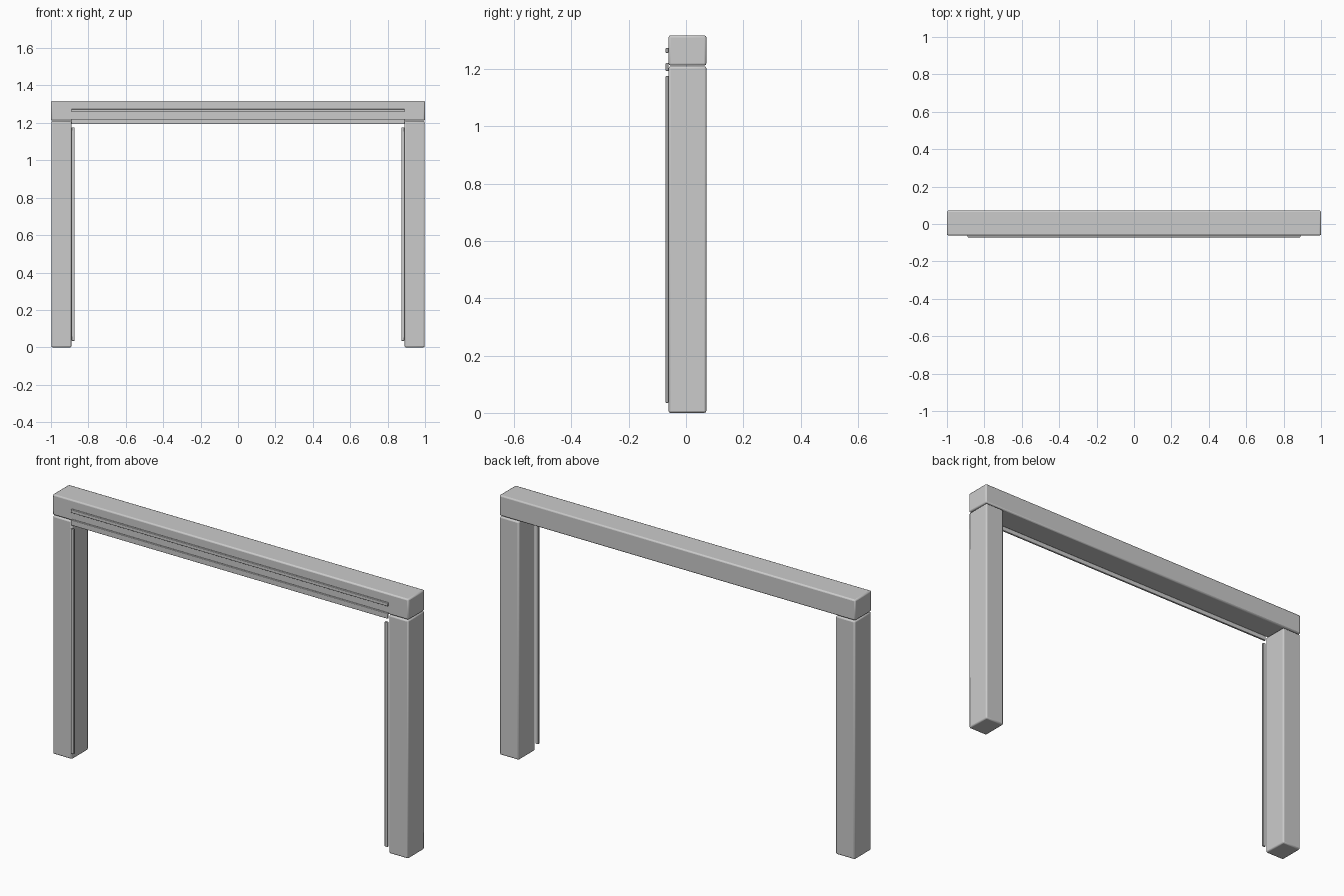
import bpy

default = bpy.data.objects.get("Cube")
if default:
    bpy.data.objects.remove(default, do_unlink=True)

# One plain material for the whole frame
grey = bpy.data.materials.new("plain grey")
grey.use_nodes = True
colour = (0.6, 0.6, 0.6, 1)
grey.diffuse_color = colour
grey.node_tree.nodes["Principled BSDF"].inputs["Base Color"].default_value = colour


def box(name, x, y, z, bevel):
    """Bevelled box given by its (min, max) range on each axis."""
    ranges = (x, y, z)
    bpy.ops.mesh.primitive_cube_add(size=1, location=[(a + b) / 2 for a, b in ranges])
    ob = bpy.context.object
    ob.name = name
    ob.scale = [b - a for a, b in ranges]
    bpy.ops.object.transform_apply(location=False, rotation=False, scale=True)
    ob.data.materials.append(grey)
    mod = ob.modifiers.new("soft edges", "BEVEL")
    mod.width = bevel
    mod.segments = 2
    bpy.ops.object.shade_smooth_by_angle()
    return ob


body_y = (-0.061, 0.071)
trim_y = (-0.071, -0.061)

# Header beam across the top
box("header", (-1, 1), body_y, (1.213, 1.318), 0.007)

# Posts with a thin stop strip along each inner front edge
for side, s in (("left", 1), ("right", -1)):
    box(side + "_post", sorted((s * 0.89, s * 0.998)), body_y, (0, 1.21), 0.007)
    box(side + "_stop_strip", sorted((s * 0.873, s * 0.89)), trim_y, (0.035, 1.176), 0.002)

# Long trims on the header front
box("header_lower_trim", (-0.89, 0.89), trim_y, (1.194, 1.222), 0.002)
box("header_accent_trim", (-0.89, 0.89), trim_y, (1.257, 1.274), 0.002)
